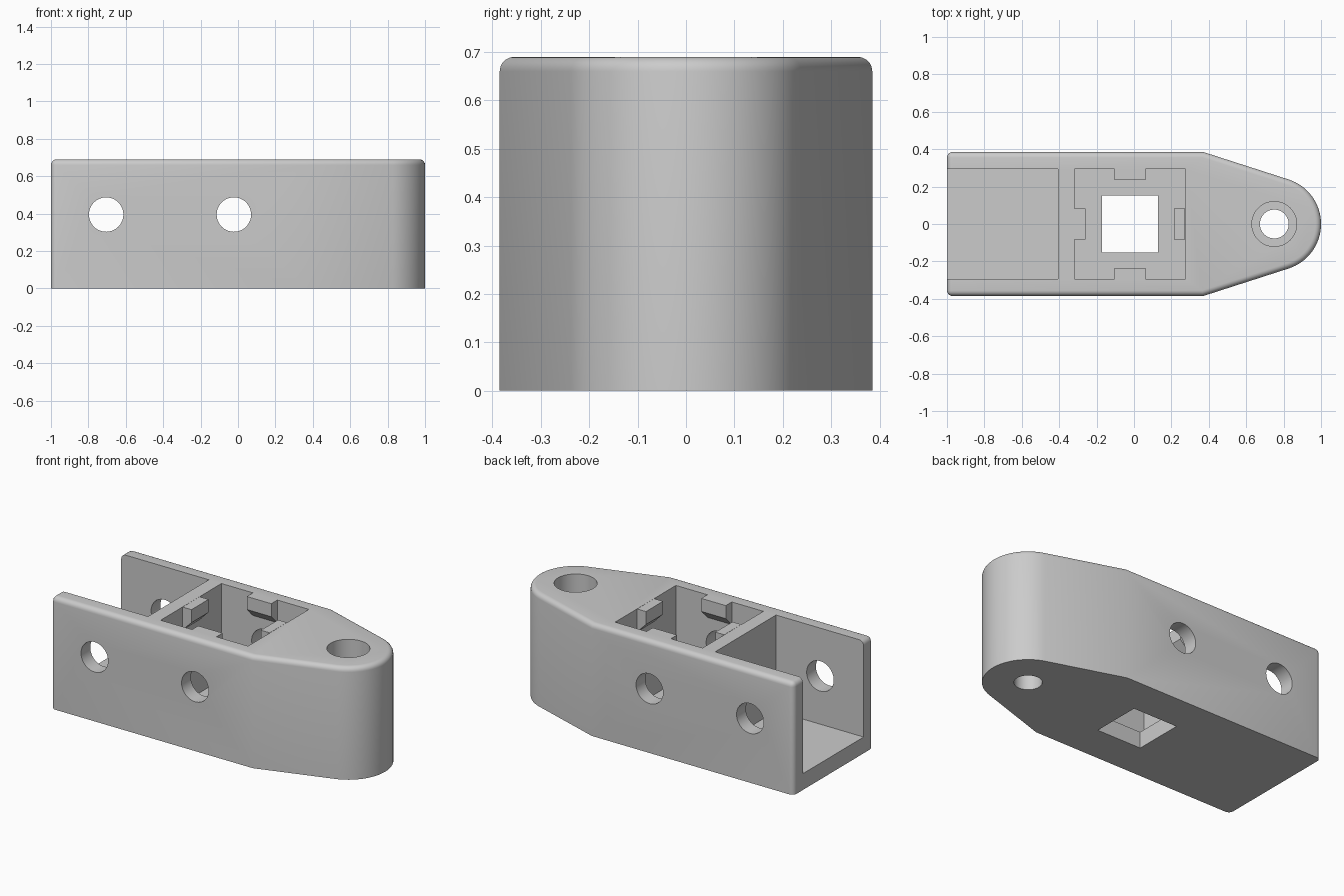
import bpy, bmesh, math
from mathutils import Matrix, Vector

cube = bpy.data.objects.get("Cube")
if cube:
    bpy.data.objects.remove(cube, do_unlink=True)

H, W, FLOOR = 0.69, 0.385, 0.10      # height, half width, floor thickness
WALL = 0.295                         # half width of both pockets
MID, HOLE_Z = -0.022, 0.395          # centre pocket x, side hole height
PIN_X, NOSE_R = 0.75, 0.25

grey = bpy.data.materials.new("light_grey")
grey.use_nodes = True
grey.diffuse_color = (0.6, 0.6, 0.6, 1)
grey.node_tree.nodes["Principled BSDF"].inputs["Base Color"].default_value = (0.6, 0.6, 0.6, 1)


def make_object(name, bm):
    bmesh.ops.recalc_face_normals(bm, faces=bm.faces)
    mesh = bpy.data.meshes.new(name)
    bm.to_mesh(mesh)
    bm.free()
    mesh.materials.append(grey)
    obj = bpy.data.objects.new(name, mesh)
    bpy.context.collection.objects.link(obj)
    return obj


def prism(points, direction):
    bm = bmesh.new()
    face = bm.faces.new([bm.verts.new(p) for p in points])
    new = bmesh.ops.extrude_face_region(bm, geom=[face])["geom"]
    verts = [v for v in new if isinstance(v, bmesh.types.BMVert)]
    bmesh.ops.translate(bm, verts=verts, vec=direction)
    return bm


def box(x0, x1, y, z0, z1):
    return prism([(x0, -y, z0), (x1, -y, z0), (x1, y, z0), (x0, y, z0)], (0, 0, z1 - z0))


def cylinder(radius, depth, matrix):
    bm = bmesh.new()
    bmesh.ops.create_cone(bm, cap_ends=True, segments=48, radius1=radius,
                          radius2=radius, depth=depth, matrix=matrix)
    return bm


# Body: block tapering to a round nose, with rounded top and rear corners
tip = math.radians(72)
arc = [-tip + 2 * tip * i / 32 for i in range(33)]
outline = [(-1, -W, 0), (0.37, -W, 0)]
outline += [(PIN_X + NOSE_R * math.cos(a), NOSE_R * math.sin(a), 0) for a in arc]
outline += [(0.37, W, 0), (-1, W, 0)]
bm = prism(outline, (0, 0, H))
rim = []
for e in bm.edges:
    a, b = (v.co for v in e.verts)
    top = min(a.z, b.z) > H - 0.001
    rear = max(a.x, b.x) < -0.99 and abs(a.z - b.z) > 0.1
    if top or rear:
        rim.append(e)
bmesh.ops.bevel(bm, geom=rim, offset=0.03, offset_type='OFFSET', segments=5,
                profile=0.5, affect='EDGES', clamp_overlap=False)
body = make_object("body", bm)

# Pockets and holes
sideways = Matrix.Rotation(math.pi / 2, 4, 'X')
cutters = [
    ("rear_pocket", box(-1.2, -0.405, WALL, FLOOR, 1)),
    ("centre_pocket", box(MID - 0.297, MID + 0.297, WALL, FLOOR, 1)),
    ("floor_window", box(MID - 0.15, MID + 0.15, 0.153, -0.2, 0.3)),
    ("pin_hole", cylinder(0.077, 2, Matrix.Translation((PIN_X, 0, 0.3)))),
    ("pin_counterbore", cylinder(0.12, 1, Matrix.Translation((PIN_X, 0, FLOOR + 0.5)))),
]
for name, x in (("rear_side_hole", -0.705), ("centre_side_hole", MID)):
    cutters.append((name, cylinder(0.092, 2, Matrix.Translation((x, 0, HOLE_Z)) @ sideways)))

bpy.context.view_layer.objects.active = body
for name, shape in cutters:
    cutter = make_object(name, shape)
    cutter.hide_render = True
    mod = body.modifiers.new(name, 'BOOLEAN')
    mod.operation, mod.solver, mod.object = 'DIFFERENCE', 'EXACT', cutter
    bpy.ops.object.modifier_apply(modifier=name)
    bpy.data.objects.remove(cutter, do_unlink=True)

bpy.ops.object.select_all(action='DESELECT')
body.select_set(True)
bpy.ops.object.shade_smooth_by_angle(angle=math.radians(30))

# Retaining tabs: one on each centre pocket wall, sloped underneath
profile = [(0, H), (0.06, H), (0.06, H - 0.08), (0, H - 0.14)]
for i, side in enumerate(("left", "back", "right", "front")):
    shape = prism([(d - 0.296, -0.083, z) for d, z in profile], (0, 0.166, 0))
    bmesh.ops.transform(shape, verts=shape.verts, matrix=Matrix.Translation((MID, 0, 0))
                        @ Matrix.Rotation(i * math.pi / 2 + math.pi, 4, 'Z'))
    make_object(side + "_tab", shape)
